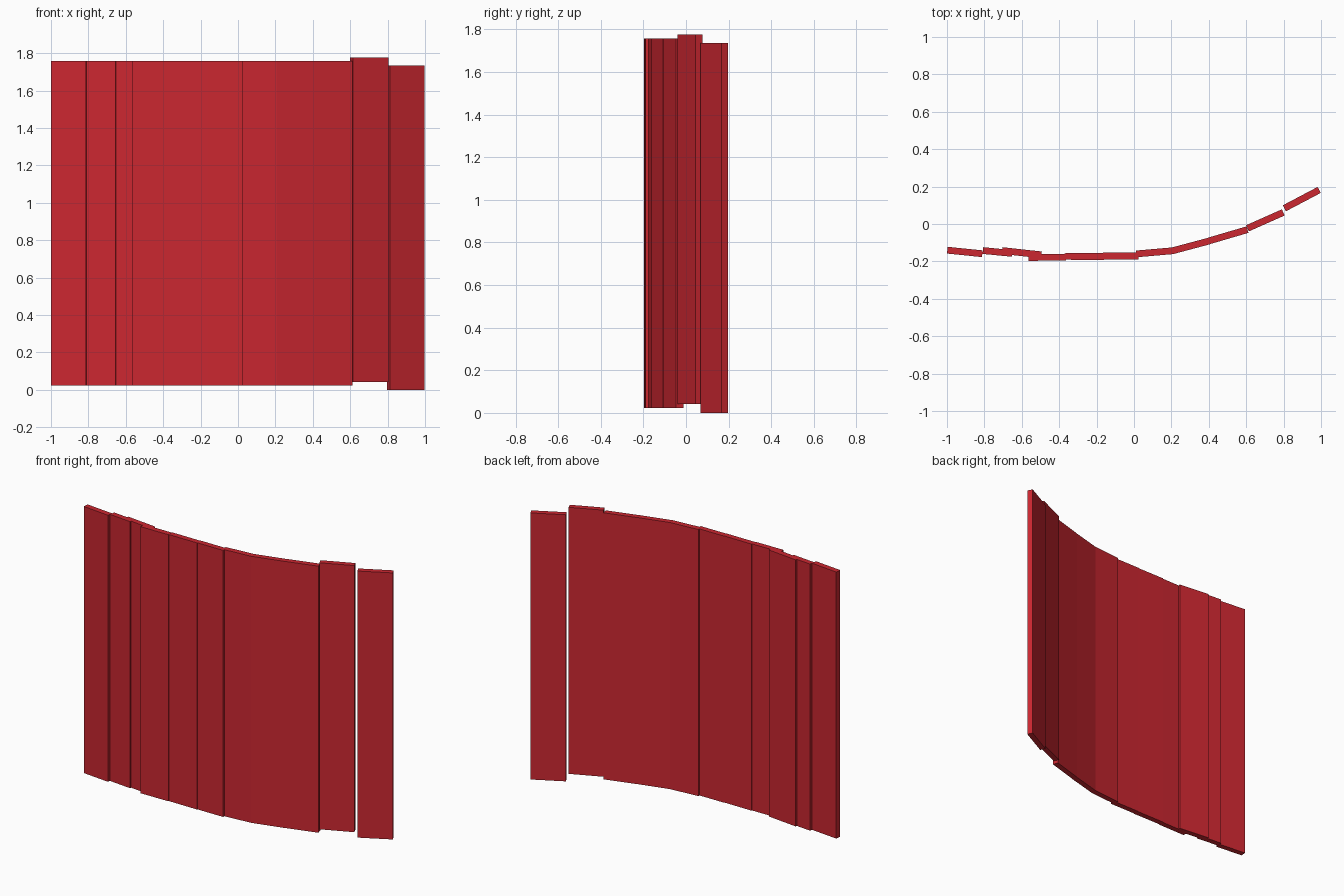
import bpy
import math

red = bpy.data.materials.new("red_paint")
red.diffuse_color = (0.60, 0.02, 0.03, 1)

HEIGHT = 1.735
THICK = 0.036


def slat(name, x0, y0, x1, y1, base):
    """Upright board whose centre line runs from (x0, y0) to (x1, y1)."""
    bpy.ops.mesh.primitive_cube_add(
        size=1,
        location=((x0 + x1) / 2, (y0 + y1) / 2, base + HEIGHT / 2),
        rotation=(0, 0, math.atan2(y1 - y0, x1 - x0)))
    ob = bpy.context.object
    ob.name = name
    ob.scale = (math.hypot(x1 - x0, y1 - y0), THICK, HEIGHT)
    ob.data.materials.append(red)


# Boards from left to right: centre-line ends and height of the lower edge
boards = [
    (-0.998, -0.140, -0.811, -0.159, 0.022),
    (-0.808, -0.142, -0.652, -0.157, 0.022),
    (-0.705, -0.142, -0.495, -0.165, 0.022),
    (-0.565, -0.179, -0.365, -0.177, 0.022),
    (-0.365, -0.173, -0.160, -0.174, 0.022),
    (-0.165, -0.171, 0.025, -0.171, 0.022),
    (0.012, -0.160, 0.207, -0.143, 0.022),
    (0.203, -0.144, 0.405, -0.090, 0.022),
    (0.402, -0.090, 0.607, -0.030, 0.022),
    (0.607, -0.023, 0.798, 0.062, 0.042),
    (0.804, 0.084, 0.990, 0.182, 0.0),
]
for i, b in enumerate(boards):
    slat(f"fence_board_{i + 1}", *b)
